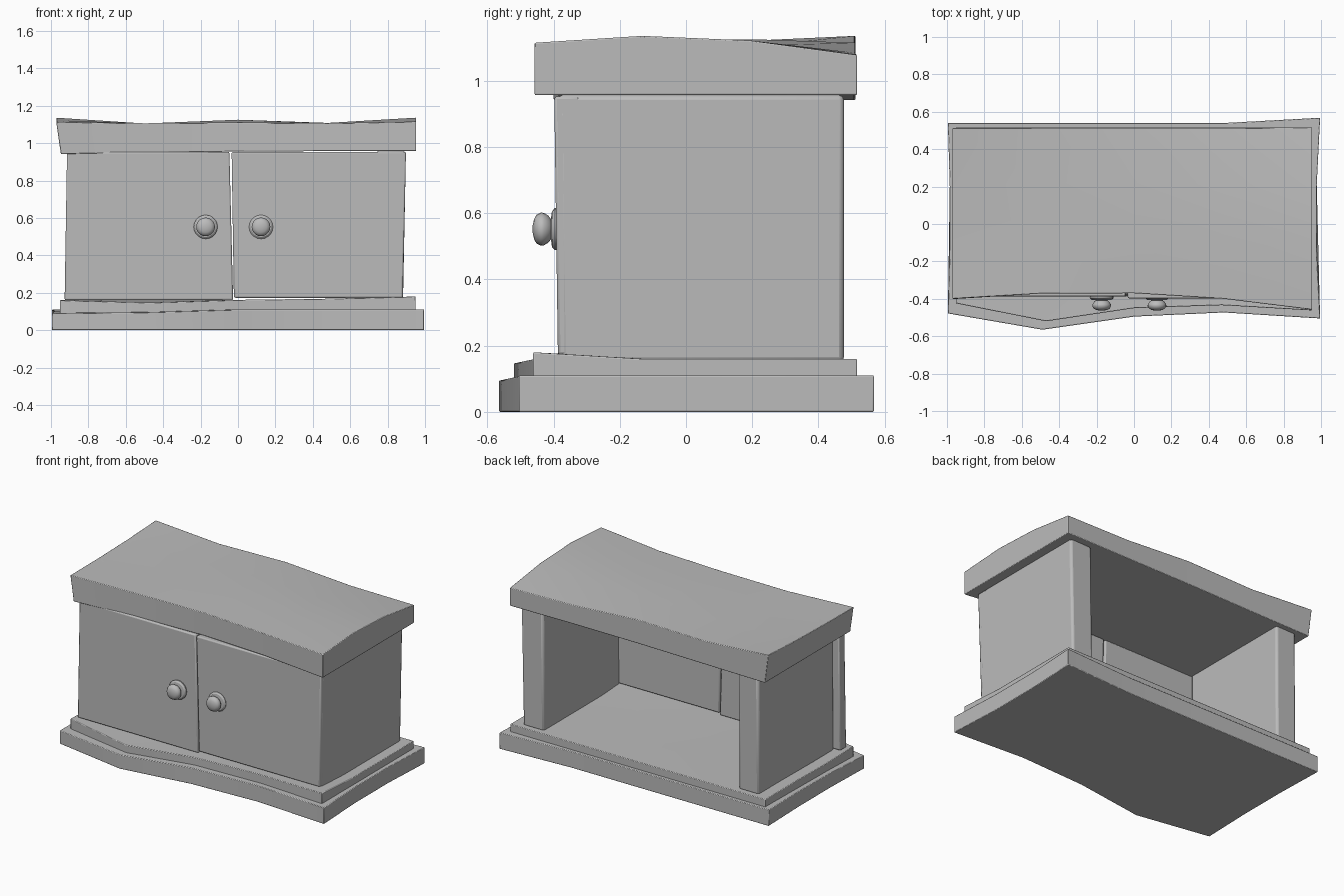
import bpy, bmesh, math
from mathutils import Vector

cube = bpy.data.objects.get("Cube")
if cube:
    bpy.data.objects.remove(cube)

grey = bpy.data.materials.new("plain grey")
grey.use_nodes = True
COLOUR = (0.5, 0.5, 0.5, 1)
grey.diffuse_color = COLOUR
grey.node_tree.nodes["Principled BSDF"].inputs["Base Color"].default_value = COLOUR


def finish(name, bm, bevel):
    bmesh.ops.recalc_face_normals(bm, faces=bm.faces)
    mesh = bpy.data.meshes.new(name)
    bm.to_mesh(mesh)
    bm.free()
    mesh.materials.append(grey)
    obj = bpy.data.objects.new(name, mesh)
    bpy.context.collection.objects.link(obj)
    if bevel:
        mod = obj.modifiers.new("soft edges", 'BEVEL')
        mod.width, mod.segments = bevel, 2
        mod.limit_method, mod.angle_limit = 'ANGLE', math.radians(40)
    bpy.ops.object.select_all(action='DESELECT')
    obj.select_set(True)
    bpy.context.view_layer.objects.active = obj
    bpy.ops.object.shade_smooth_by_angle(angle=math.radians(35))


def loft(name, loops, bevel):
    """Skin a row of equal point loops and cap both ends."""
    bm = bmesh.new()
    rings = [[bm.verts.new(p) for p in loop] for loop in loops]
    for a, b in zip(rings, rings[1:]):
        for i in range(len(a)):
            j = (i + 1) % len(a)
            bm.faces.new((a[i], a[j], b[j], b[i]))
    bm.faces.new(rings[0])
    bm.faces.new(rings[-1])
    finish(name, bm, bevel)


def slab(name, sections, bevel=0.004):
    """Each section: x, pinch at the middle, front y, back y, bottom z, top z from front to back, lean."""
    loops = []
    for x, pinch, yf, yb, zb, tops, lean in sections:
        rows = [(x + pinch * (0 < i < 3), yf + (yb - yf) * i / 3, z) for i, z in enumerate(tops)]
        bottom = [(px + lean, y, zb) for px, y, z in rows]
        loops.append(bottom + rows[::-1])
    loft(name, loops, bevel)


def panel(name, left_x, right_x, front, back, z0, z1, bevel):
    """Upright board; x and front values are (bottom, top) pairs."""
    loops = []
    for t in (0, 1):
        a, b, f = (p[t] for p in (left_x, right_x, front))
        z = (z0, z1)[t]
        loops.append([(a, f, z), (b, f, z), (b, back, z), (a, back, z)])
    loft(name, loops, bevel)


# Stepped, wavy plinth
slab("lower_base", [
    (-0.995, 0.01, -0.478, 0.54, 0, (0.09, 0.10, 0.105, 0.11), 0),
    (-0.49, 0, -0.565, 0.54, 0, (0.095, 0.105, 0.11, 0.11), 0),
    (0.0, 0, -0.495, 0.54, 0, (0.11, 0.11, 0.11, 0.11), 0),
    (0.48, 0, -0.473, 0.54, 0, (0.11, 0.11, 0.11, 0.11), 0),
    (0.995, -0.018, -0.505, 0.568, 0, (0.11, 0.11, 0.11, 0.11), 0)])
slab("upper_base", [
    (-0.953, 0, -0.424, 0.517, 0.07, (0.16, 0.155, 0.16, 0.16), 0),
    (-0.47, 0, -0.52, 0.517, 0.07, (0.147, 0.15, 0.16, 0.16), 0),
    (0.0, 0, -0.45, 0.517, 0.07, (0.162, 0.162, 0.16, 0.16), 0),
    (0.47, 0, -0.434, 0.517, 0.07, (0.168, 0.162, 0.16, 0.16), 0),
    (0.95, 0, -0.462, 0.517, 0.07, (0.18, 0.16, 0.16, 0.16), 0)])

# Warped top board
slab("top_board", [
    (-0.972, 0, -0.40, 0.512, 0.942, (1.113, 1.115, 1.122, 1.136), 0.025),
    (-0.5, 0, -0.372, 0.512, 0.948, (1.106, 1.105, 1.105, 1.105), 0),
    (0.0, 0, -0.37, 0.512, 0.955, (1.11, 1.125, 1.125, 1.115), 0),
    (0.48, 0, -0.40, 0.512, 0.957, (1.106, 1.108, 1.106, 1.085), 0),
    (0.953, 0, -0.458, 0.517, 0.957, (1.115, 1.136, 1.122, 1.078), 0)])

# Thick side walls, open at the back; the left one is flush with its door
panel("right_wall", (-0.878, -0.872), (-0.727, -0.722), (-0.325, -0.325), 0.477, 0.15, 0.957, 0.015)
panel("left_wall", (0.725, 0.735), (0.882, 0.898), (-0.378, -0.388), 0.477, 0.15, 0.957, 0.015)

# Doors, each slightly skewed
panel("right_door", (-0.927, -0.914), (-0.026, -0.046), (-0.387, -0.387), -0.322, 0.16, 0.953, 0.008)
panel("left_door", (-0.022, -0.034), (0.881, 0.898), (-0.387, -0.398), -0.322, 0.173, 0.953, 0.008)

# Turned knobs: disc, neck and flattened ball
PROFILE = [(0.062, 0), (0.064, 0.01), (0.054, 0.019), (0.03, 0.022), (0.04, 0.029),
           (0.049, 0.043), (0.05, 0.053), (0.043, 0.066), (0.03, 0.073), (0.012, 0.077)]
for side, x in (("right", -0.173), ("left", 0.123)):
    rings = [[Vector((x + r * math.cos(k * math.tau / 20), -0.386 - d,
                      0.552 + r * math.sin(k * math.tau / 20))) for k in range(20)]
             for r, d in PROFILE]
    loft(side + "_knob", rings, 0)
